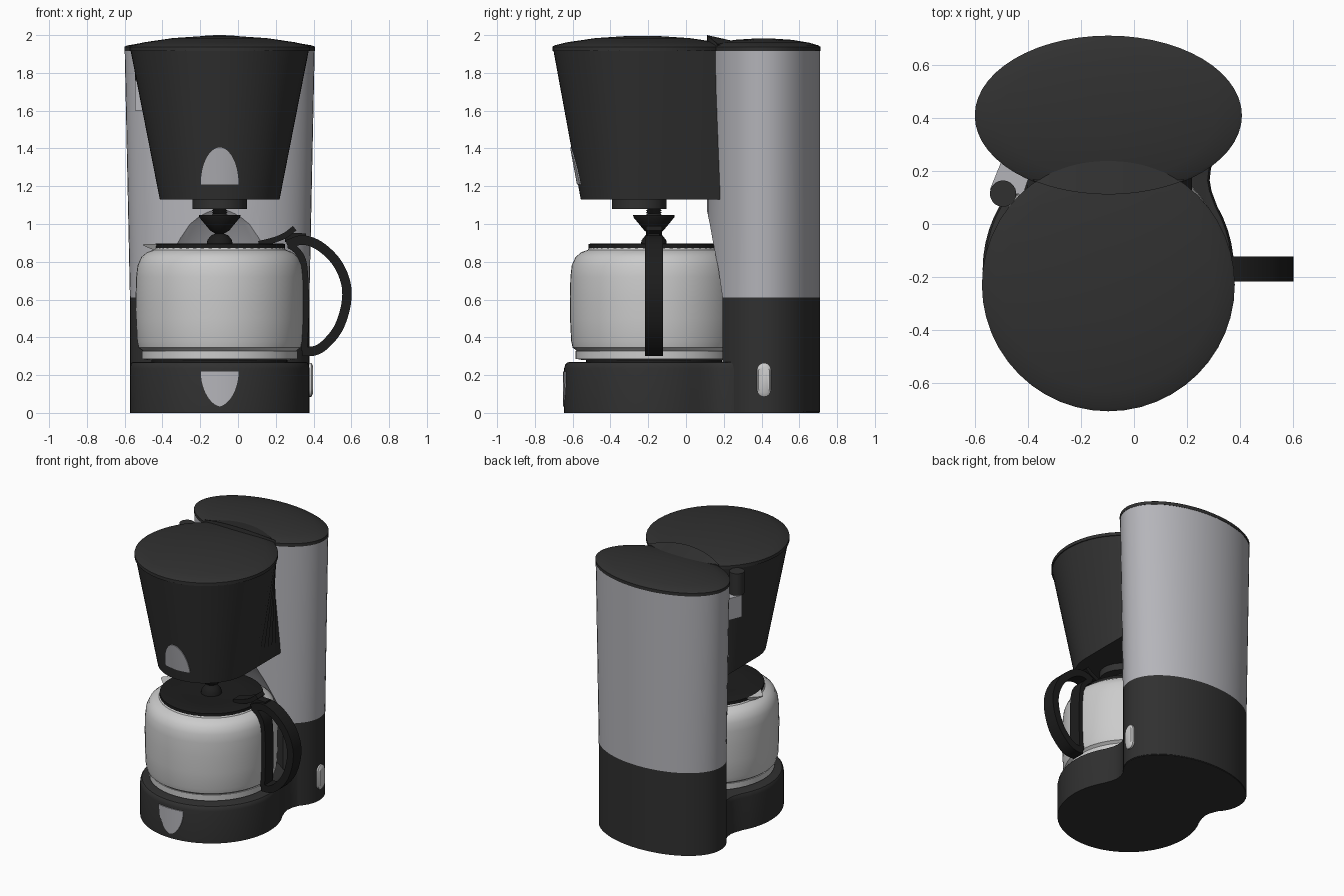
import bpy, bmesh
from math import sin, cos, pi, sqrt, radians

if "Cube" in bpy.data.objects:
    bpy.data.objects.remove(bpy.data.objects["Cube"])

CX = -0.097          # symmetry plane of the machine
CY = -0.17           # centre of base and carafe
BY = -0.23           # centre of filter basket
TY = 0.41            # centre of water tank


def material(name, c):
    m = bpy.data.materials.new(name)
    m.diffuse_color = (*c, 1)
    m.use_nodes = True
    m.node_tree.nodes["Principled BSDF"].inputs["Base Color"].default_value = m.diffuse_color
    return m


DARK = material("dark_plastic", (0.03, 0.03, 0.03))
BLACK = material("black_plastic", (0.012, 0.012, 0.012))
SILVER = material("silver", (0.46, 0.46, 0.49))
GLASS = material("pale_glass", (0.66, 0.66, 0.65))


def loft(name, rings, mat, caps=True, closed=True):
    """Skin a list of equally sized point rings."""
    bm = bmesh.new()
    vs = [[bm.verts.new(p) for p in r] for r in rings]
    n = len(rings[0])
    for a, b in zip(vs, vs[1:]):
        for i in range(n if closed else n - 1):
            j = (i + 1) % n
            bm.faces.new((a[i], a[j], b[j], b[i]))
    if caps:
        bm.faces.new(vs[0])
        bm.faces.new(vs[-1])
    bmesh.ops.recalc_face_normals(bm, faces=bm.faces)
    me = bpy.data.meshes.new(name)
    bm.to_mesh(me)
    bm.free()
    ob = bpy.data.objects.new(name, me)
    bpy.context.collection.objects.link(ob)
    me.materials.append(mat)
    return ob


def ellipse(cx, cy, rx, ry, z, n=56):
    return [(cx + rx * cos(2 * pi * i / n), cy + ry * sin(2 * pi * i / n), z) for i in range(n)]


def revolve(name, profile, mat, cx=CX, cy=CY, n=48):
    return loft(name, [ellipse(cx, cy, r, r, z, n) for r, z in profile], mat)


def mirrored(half, z, s=1.0, oy=0.1):
    """Right half outline (offset, y), front to back, mirrored about CX."""
    pts = half + [(-u, y) for u, y in reversed(half) if u > 1e-5]
    return [(CX + u * s, oy + (y - oy) * s, z) for u, y in pts]


def ribbon(name, path, mat, thick, width, y=CY):
    """Flat strap following an x-z path."""
    rings = []
    for i, (x, z) in enumerate(path):
        a, b = path[max(i - 1, 0)], path[min(i + 1, len(path) - 1)]
        dx, dz = b[0] - a[0], b[1] - a[1]
        k = thick / 2 / sqrt(dx * dx + dz * dz)
        nx, nz, w = -dz * k, dx * k, width / 2
        rings.append([(x + s * nx, y + t * w, z + s * nz) for s, t in ((1, 1), (1, -1), (-1, -1), (-1, 1))])
    return loft(name, rings, mat)


def smooth_path(pts, steps=5):
    """Catmull-Rom resampling of a 2D path."""
    p = [pts[0]] + pts + [pts[-1]]
    out = []
    for a, b, c, d in zip(p, p[1:], p[2:], p[3:]):
        for s in range(steps):
            t = s / steps
            out.append(tuple(0.5 * (2 * q + (r - o) * t + (2 * o - 5 * q + 4 * r - e) * t * t
                                    + (3 * q - o - 3 * r + e) * t ** 3)
                             for o, q, r, e in zip(a, b, c, d)))
    return out + [pts[-1]]


def badge(name, z_flat, z_tip, power, surface):
    """Curved plate laid on the front, narrowing to a rounded tip."""
    rows = []
    for i in range(13):
        t = sin(pi / 2 * i / 12)
        w = max(0.1 * (1 - t * t) ** power, 0.003)
        z = z_flat + (z_tip - z_flat) * t
        us = [w * (j / 5 - 1) for j in range(11)]
        rows.append([(CX + u, surface(u, z) - 0.006, z) for u in us]
                    + [(CX + u, surface(u, z) + 0.01, z) for u in reversed(us)])
    return loft(name, rows, SILVER)


# Base: round hot-plate foot flowing through a concave neck into the tank foot
half = [(0.475 * sin(radians(a)), CY - 0.475 * cos(radians(a))) for a in range(0, 121, 6)]
half += [(0.39, 0.125), (0.383, 0.165), (0.388, 0.21)]
half += [(0.471 * cos(radians(a)), TY + 0.296 * sin(radians(a))) for a in range(-30, 91, 6)]
loft("base", [mirrored(half, z, s) for z, s in
              ((0, 1), (0.235, 1), (0.255, 0.993), (0.266, 0.98), (0.27, 0.96))], DARK)


# Water tank: dark foot and silver upper shell
def tank_ring(z):
    t = max(0, (z - 0.6) / 1.32)
    return ellipse(CX, TY, 0.475 + 0.028 * t, 0.30, z)


lower = loft("tank_lower", [tank_ring(z) for z in (0.004, 0.61)], DARK)
upper = loft("tank_upper", [tank_ring(z) for z in (0.61, 1.1, 1.92)], SILVER)

# Carafe recess cut into the front of the tank
cutter = revolve("recess_cutter", [(0.49, 0.25), (0.49, 0.61), (0.45, 0.76), (0.385, 0.9),
                                   (0.335, 1.0), (0.27, 1.09)], DARK, n=64)
cutter.hide_render = True
for ob in (lower, upper):
    mod = ob.modifiers.new("recess", "BOOLEAN")
    mod.operation, mod.object, mod.solver = "DIFFERENCE", cutter, "EXACT"
    bpy.context.view_layer.objects.active = ob
    bpy.ops.object.modifier_apply(modifier=mod.name)
bpy.data.objects.remove(cutter)

# Tank lid and the raised lens-shaped lip at its front
loft("tank_lid", [ellipse(CX, TY, 0.505 * s, 0.302 * s, z) for s, z in
                  ((1, 1.915), (1, 1.938), (0.97, 1.945), (0.8, 1.96), (0.5, 1.975), (0.2, 1.981))], DARK)
lip = []
for i in range(25):
    u = 0.285 * (i / 12 - 1)
    f = (u / 0.285) ** 2
    yf = TY - 0.302 * sqrt(1 - (u / 0.505) ** 2) + 0.004
    yb = max(BY + sqrt(0.475 ** 2 - u * u), yf + 0.003)
    lip.append([(CX + u, yf, 1.925), (CX + u, yf, 2.0 - 0.045 * f),
                (CX + u, yb, 1.97 - 0.022 * f), (CX + u, yb, 1.925)])
loft("lid_lip", lip, DARK)

# Filter basket: tapered front, straight sides running back to the tank
top, bot = [], []
for a in range(0, 91, 6):
    s, c = sin(radians(a)), cos(radians(a))
    top.append((0.472 * s, BY - 0.472 * c))
    bot.append((0.317 * s, -0.24 - 0.317 * c))
for i in range(1, 9):
    a = radians(90 + 57 * i / 8)
    top.append((0.472 * sin(a), BY - 0.472 * cos(a)))
    bot.append((0.317, -0.24 + 0.42 * i / 8))
loft("filter_basket", [mirrored(bot, 1.13), mirrored(top, 1.92)], DARK)
revolve("basket_lid", [(0.478, 1.915), (0.478, 1.938), (0.465, 1.946), (0.4, 1.962),
                       (0.25, 1.984), (0.1, 1.994)], DARK, cy=BY)

# Basket hinge on the left
revolve("hinge_pin", [(0.05, 1.76), (0.05, 1.92)], DARK, cx=-0.495, cy=0.115, n=20)
loft("hinge_bracket", [[(x, y, z) for x, y in ((-0.545, 0.13), (-0.5, 0.24), (-0.39, 0.2), (-0.42, 0.11))]
                       for z in (1.6, 1.76)], SILVER)

# Drip outlet, threaded stem and funnel
revolve("drip_outlet", [(0.145, 1.08), (0.145, 1.135)], DARK, cy=-0.248)
revolve("drip_stem", [(0.042 if i % 2 else 0.034, 1.03 + i * 0.006) for i in range(10)], DARK, n=24)
revolve("drip_funnel", [(0.025, 0.95), (0.05, 0.965), (0.108, 1.035), (0.11, 1.047), (0.095, 1.047),
                        (0.03, 0.99)], BLACK, n=32)

# Warming plate and carafe
revolve("warming_plate", [(0.36, 0.265), (0.36, 0.282)], BLACK)
revolve("carafe_glass", [(0.38, 0.28), (0.405, 0.285), (0.405, 0.325), (0.415, 0.335), (0.43, 0.345),
                         (0.438, 0.38), (0.444, 0.5), (0.445, 0.62), (0.442, 0.72), (0.435, 0.78),
                         (0.415, 0.825), (0.385, 0.85), (0.35, 0.863), (0.34, 0.88)], GLASS, n=56)
revolve("carafe_foot", [(0.415, 0.285), (0.415, 0.328)], GLASS)
loft("carafe_spout", [[(x, CY + w, 0.893), (x, CY - w, 0.893), (x, CY - v, z), (x, CY + v, z)]
                      for x, w, v, z in ((-0.36, 0.15, 0.13, 0.85), (-0.43, 0.085, 0.06, 0.855),
                                         (-0.5, 0.012, 0.008, 0.885))], GLASS)
revolve("carafe_lid", [(0.345, 0.868), (0.345, 0.893), (0.335, 0.897), (0.2, 0.89)], BLACK)
revolve("carafe_lid_knob", [(0.07, 0.885), (0.065, 0.915), (0.045, 0.94), (0.02, 0.95)], BLACK, n=28)

# Handle: outer loop, strip along the glass and thumb lever
ribbon("handle_loop", smooth_path([(0.26, 0.89), (0.34, 0.915), (0.43, 0.885), (0.52, 0.8), (0.57, 0.69),
                                   (0.573, 0.58), (0.535, 0.455), (0.47, 0.37), (0.41, 0.33),
                                   (0.34, 0.325)]), BLACK, 0.05, 0.095)
ribbon("handle_strip", smooth_path([(0.27, 0.89), (0.315, 0.855), (0.347, 0.79), (0.357, 0.65),
                                    (0.357, 0.5), (0.35, 0.33)]), BLACK, 0.035, 0.095)
ribbon("thumb_lever", smooth_path([(0.11, 0.895), (0.19, 0.915), (0.25, 0.94), (0.3, 0.978)]),
       BLACK, 0.03, 0.085)
ribbon("lever_hinge", [(0.25, 0.93), (0.36, 0.925)], BLACK, 0.05, 0.06)

# Front badges following the curved surfaces
badge("base_badge", 0.22, 0.035, 0.6, lambda u, z: CY - sqrt(0.475 ** 2 - u * u))


def basket_front(u, z):
    t = (z - 1.13) / 0.79
    return -0.24 + 0.01 * t - sqrt((0.317 + 0.155 * t) ** 2 - u * u)


badge("basket_badge", 1.21, 1.405, 0.5, basket_front)

# Power switch on the right side: capsule outline extruded in x
capsule = [(0.037 * cos(a), 0.053 * (1 if i < 9 else -1) + 0.037 * sin(a))
           for i in range(18) for a in [pi * (i if i < 9 else i - 1) / 8]]
loft("power_switch", [[(x, 0.413 + s * y, 0.175 + s * z) for y, z in capsule]
                      for x, s in ((0.35, 1), (0.388, 1), (0.398, 0.8))], GLASS)

# Smooth shading with crisp edges
bpy.ops.object.select_all(action="SELECT")
bpy.context.view_layer.objects.active = bpy.data.objects["base"]
bpy.ops.object.shade_smooth_by_angle(angle=radians(32))
